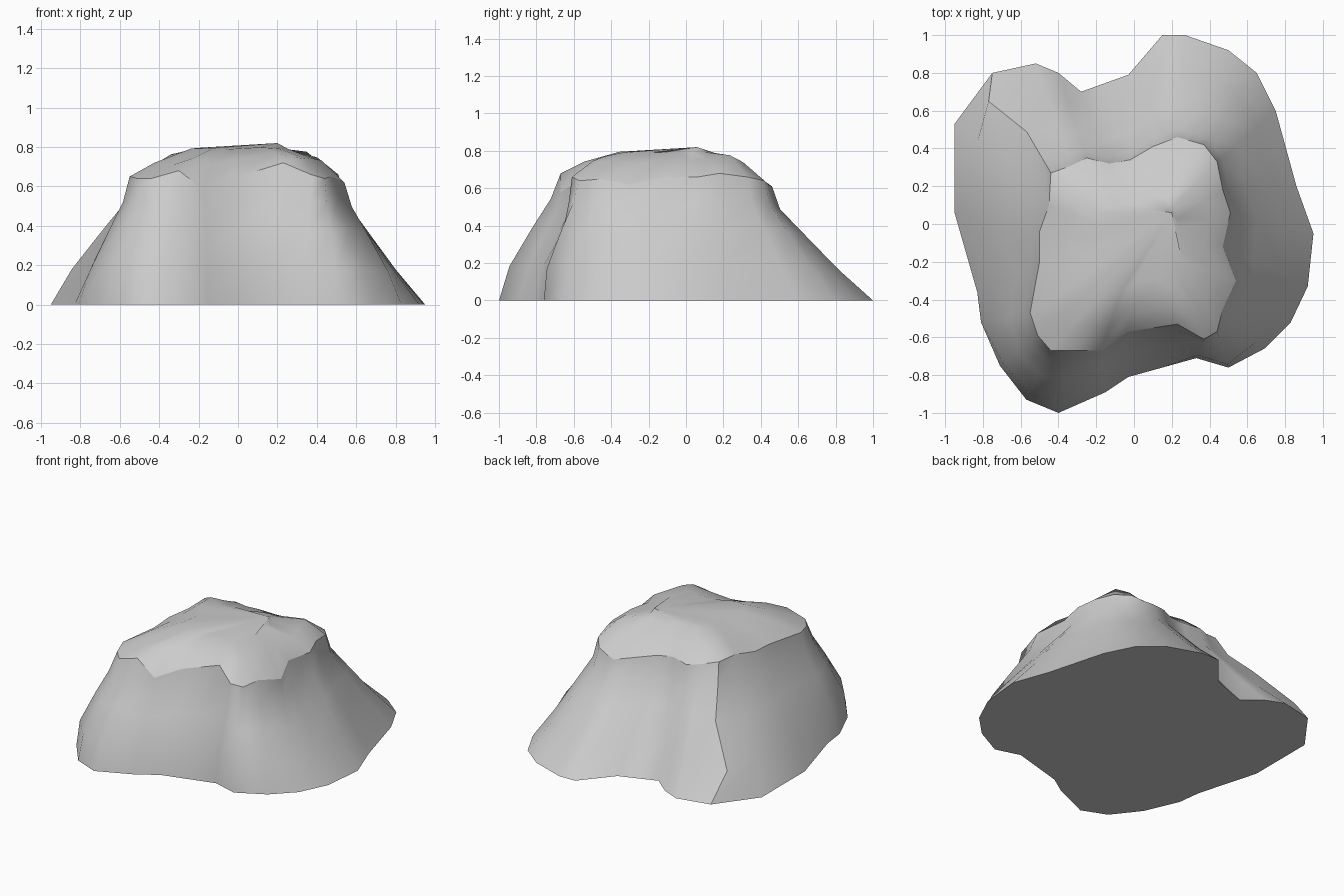
import bpy, bmesh, math

if "Cube" in bpy.data.objects:
    bpy.data.objects.remove(bpy.data.objects["Cube"])

# Foot outline (x, y) paired with plateau rim (x, y, z), counter-clockwise
COLUMNS = [
    (.95, -.05, .51, .06, .66), (.86, .20, .47, .18, .68), (.75, .60, .44, .33, .66),
    (.65, .80, .37, .42, .64), (.50, .92, .30, .44, .62), (.27, 1.0, .23, .46, .61),
    (.15, 1.0, .10, .41, .64), (-.03, .79, -.02, .34, .66), (-.28, .70, -.13, .32, .67),
    (-.40, .80, -.25, .35, .66), (-.52, .85, -.33, .31, .67), (-.75, .80, -.44, .27, .70),
    (-.95, .53, -.45, .10, .69), (-.95, .06, -.50, -.04, .67), (-.83, -.36, -.50, -.20, .66),
    (-.81, -.52, -.55, -.47, .65), (-.71, -.75, -.51, -.59, .64), (-.57, -.93, -.44, -.67, .64),
    (-.40, -1.0, -.30, -.67, .68), (-.15, -.89, -.17, -.67, .58), (-.03, -.81, -.03, -.57, .64),
    (.15, -.76, .23, -.53, .72), (.33, -.71, .37, -.61, .66), (.50, -.76, .44, -.57, .64),
    (.69, -.66, .47, -.45, .65), (.83, -.52, .54, -.30, .62), (.92, -.33, .47, -.12, .66),
]
# Cliff steps: (inward fraction on the sloping sides, on the steep front, height fraction)
STEPS = [(0, 0, 0), (.34, .17, .27), (.68, .55, .58), (.92, .84, .80), (1, 1, 1)]
# Steepness and shoulder rise of particular columns
STEEP = {11: .7, 12: .6, 13: .6, 14: .6, 16: 1.5, 17: 1.3, 23: 1.5}
RISE = {2: .8, 4: .5, 5: .45, 6: .45, 13: .42, 14: .45, 15: .45, 16: .45, 17: .4, 18: .5}
CX, CY = 0.02, -0.10
n = len(COLUMNS)

bm = bmesh.new()
rings = []
for side, front, h in STEPS:
    ring = []
    for i, (bx, by, rx, ry, rz) in enumerate(COLUMNS):
        w = STEEP.get(i, min(1, max(0, (-by - .2) / .5)))
        t = side + (front - side) * w
        ring.append(bm.verts.new((bx + (rx - bx) * t, by + (ry - by) * t, rz * h)))
    rings.append(ring)
rim = rings[-1]

# Back left corner bulges sideways above the foot
rings[1][11].co = (-.77, .65, .18)

# Plateau rings rising toward the middle
for s, inner in ((.78, False), (.45, True)):
    ring = []
    for i, (_, _, rx, ry, rz) in enumerate(COLUMNS):
        rise = .92 if inner else RISE.get(i, .6)
        ring.append(bm.verts.new((CX + (rx - CX) * s, CY + (ry - CY) * s, rz + (.805 - rz) * rise)))
    rings.append(ring)

for low, high in zip(rings, rings[1:]):
    for i in range(n):
        j = (i + 1) % n
        bm.faces.new((low[i], low[j], high[j], high[i]))

# Summit fan and flat underside
summit = bm.verts.new((.2, .06, .82))
for i in range(n):
    bm.faces.new((rings[-1][i], rings[-1][(i + 1) % n], summit))
bm.faces.new(rings[0][::-1])
bmesh.ops.recalc_face_normals(bm, faces=bm.faces)

# Crease along the rim and down the back left corner
for i in range(n):
    bm.edges.get((rim[i], rim[(i + 1) % n])).smooth = False
for low, high in zip(rings[:4], rings[1:5]):
    bm.edges.get((low[11], high[11])).smooth = False

mesh = bpy.data.meshes.new("rock")
bm.to_mesh(mesh)
bm.free()
rock = bpy.data.objects.new("rock", mesh)
bpy.context.collection.objects.link(rock)

# Smooth cliffs, crisp rim and foot
bpy.context.view_layer.objects.active = rock
rock.select_set(True)
bpy.ops.object.shade_smooth_by_angle(angle=math.radians(60), keep_sharp_edges=True)
